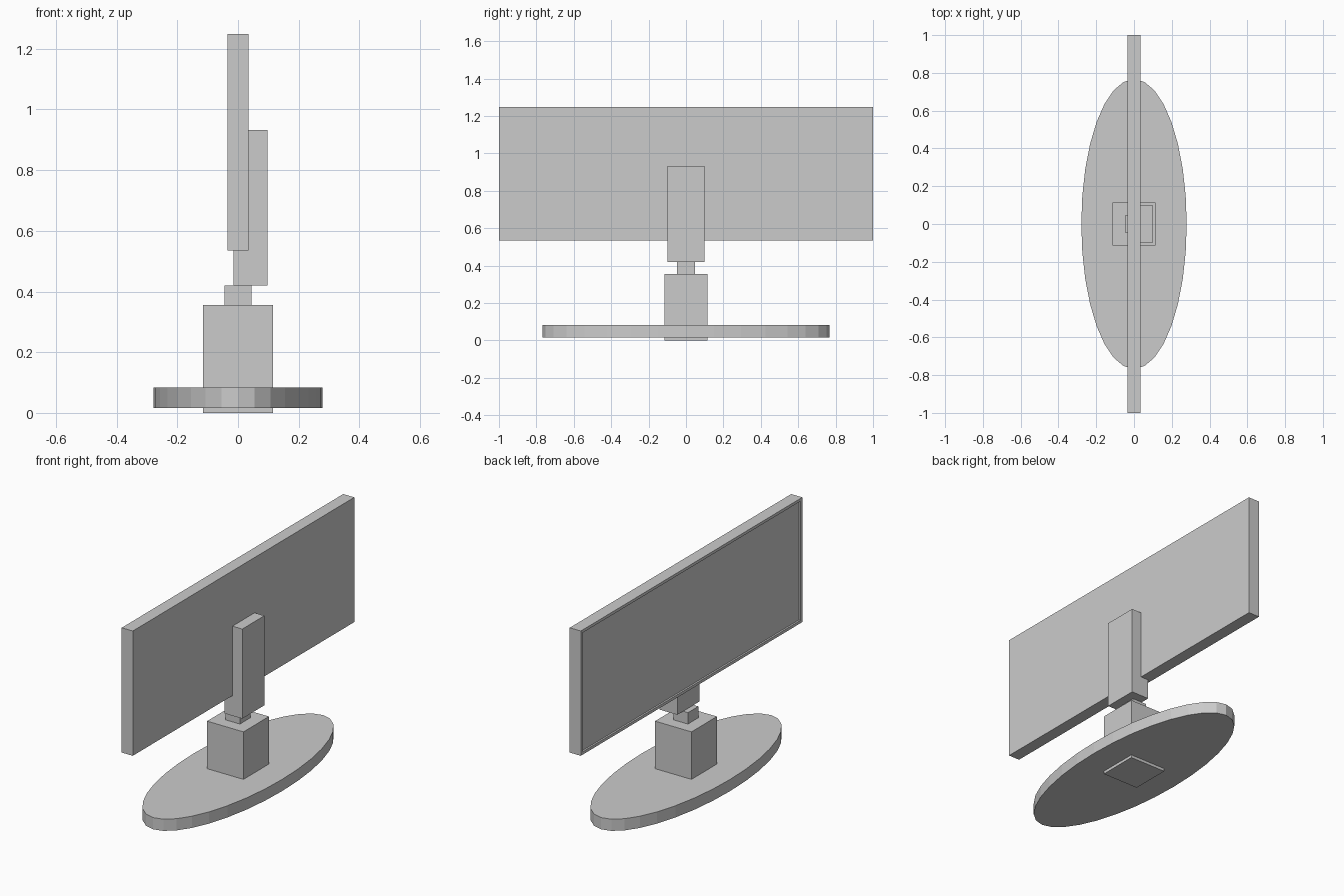
import bpy, bmesh
from mathutils import Matrix, Vector

if "Cube" in bpy.data.objects:
    bpy.data.objects.remove(bpy.data.objects["Cube"])


def make_object(name, bm):
    mesh = bpy.data.meshes.new(name)
    bm.to_mesh(mesh)
    bm.free()
    obj = bpy.data.objects.new(name, mesh)
    bpy.context.collection.objects.link(obj)
    return obj


def box_mesh(x, y, z):
    """Box spanning the (min, max) pairs x, y and z."""
    bm = bmesh.new()
    centre = Vector([(a + b) / 2 for a, b in (x, y, z)])
    size = [b - a for a, b in (x, y, z)]
    bmesh.ops.create_cube(bm, size=1, matrix=Matrix.Translation(centre) @ Matrix.Diagonal((*size, 1)))
    return bm


# Display panel with a thin bezel around a recessed screen on the -x side
bm = box_mesh((-0.035, 0.035), (-1, 1), (0.535, 1.248))
bm.normal_update()
front = [f for f in bm.faces if f.normal.x < -0.9]
bmesh.ops.inset_region(bm, faces=front, thickness=0.023)
extruded = bmesh.ops.extrude_discrete_faces(bm, faces=front)
bmesh.ops.translate(bm, vec=(0.01, 0, 0), verts=extruded["faces"][0].verts)
make_object("display_panel", bm)

# Stand: arm behind the panel, short neck, square pedestal
make_object("rear_arm", box_mesh((-0.015, 0.097), (-0.1, 0.1), (0.42, 0.932)))
make_object("neck", box_mesh((-0.045, 0.045), (-0.047, 0.047), (0.35, 0.42)))
make_object("pedestal", box_mesh((-0.115, 0.115), (-0.115, 0.115), (0, 0.355)))

# Oval base plate, 32 sides
bm = bmesh.new()
bmesh.ops.create_cone(bm, cap_ends=True, segments=32, radius1=1, radius2=1, depth=1,
                      matrix=Matrix.Translation((0, 0, 0.05)) @ Matrix.Diagonal((0.279, 0.767, 0.067, 1)))
make_object("base_plate", bm)
